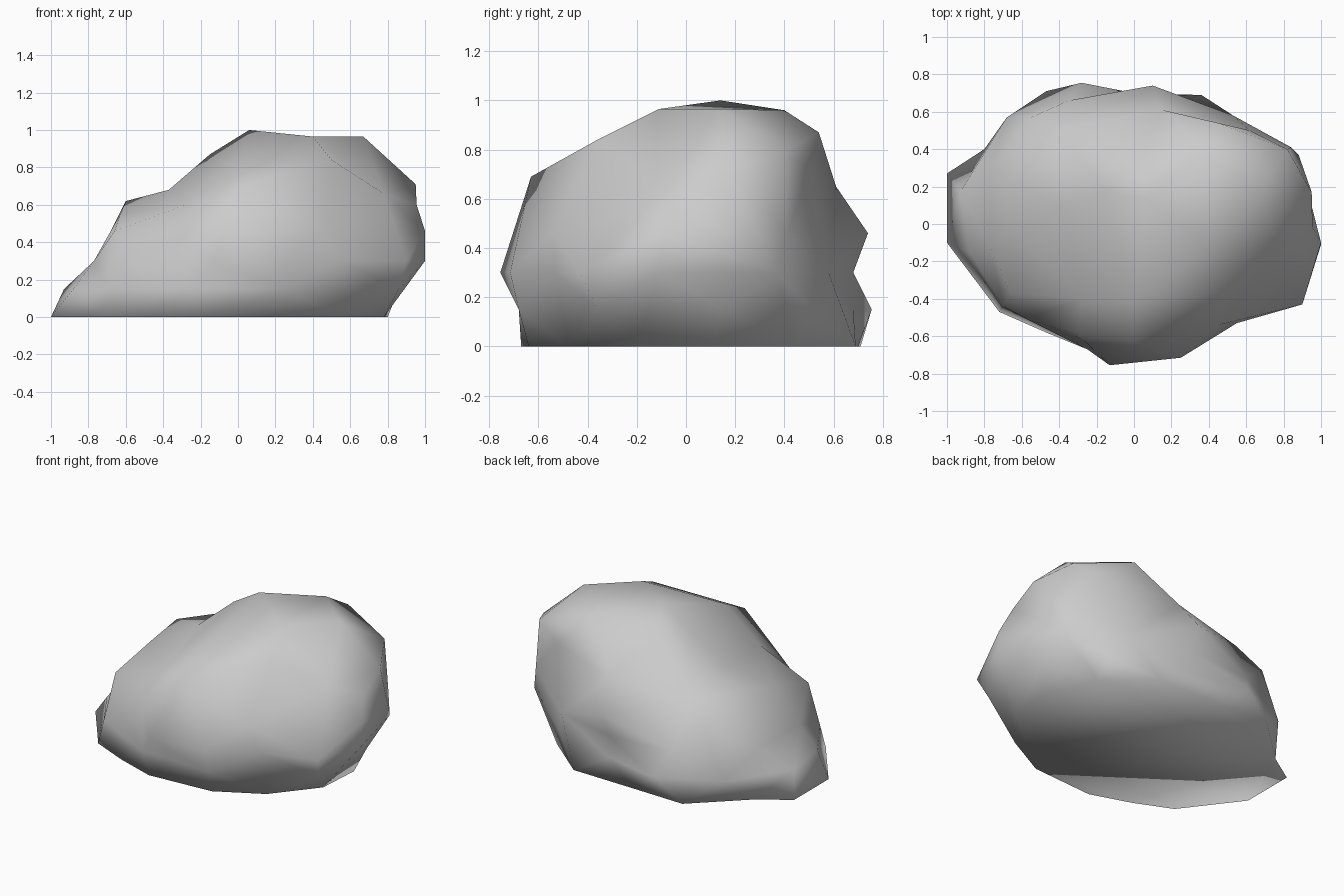
import bpy, bmesh
from math import sqrt
from mathutils import Vector

if "Cube" in bpy.data.objects:
    bpy.data.objects.remove(bpy.data.objects["Cube"])

# Outline of the rock at its lower levels: (height, band on the unit sphere, (x, y) corners)
levels = [
    (0.0, -.6, [(-1, -.1), (-1, .27), (-.8, .4), (-.47, .71), (-.1, .7), (.36, .69), (.66, .44),
                (.8, .1), (.78, -.2), (.55, -.48), (.25, -.64), (-.2, -.67), (-.47, -.58), (-.72, -.47)]),
    (0.15, -.34, [(-.93, .17), (-.88, -.15), (-.7, -.44), (-.28, .755), (.1, .68), (.6, .51),
                  (.86, .15), (.86, -.36), (.25, -.68), (-.25, -.67), (-.68, .57)]),
    (0.3, -.12, [(.9, -.43), (1, -.11), (.55, -.53), (.25, -.715), (-.13, -.755), (-.57, -.51),
                 (-.77, -.12), (-.76, .3), (-.35, .66), (.53, .58), (.88, .37), (.1, .68)]),
    (0.46, .08, [(-.66, -.37), (-.3, -.59), (1, -.1), (.84, .41), (.1, .74), (-.55, .57), (.45, -.54)]),
]

# Upper ridges and peaks
crown = [
    (-.6, .2, .62), (-.63, -.05, .55), (-.37, .1, .68), (-.28, -.4, .6), (.0, -.63, .69),
    (-.15, .17, .87), (.45, .54, .87), (-.4, .5, .61), (.15, .61, .65), (.62, .5, .72),
    (.5, -.36, .84), (.78, -.13, .66), (.955, -.02, .6), (.95, .17, .71), (.82, .4, .79),
    (.06, .14, 1), (.4, -.11, .965), (.67, .14, .965), (.38, .4, .96), (.0, -.42, .8),
    (.02, .3, .9),
]

# Each point gets a direction on a unit sphere; the hull of directions gives the skin
centre = Vector((.1, .04, .4))
bm = bmesh.new()
place = {}


def add(direction, position):
    place[bm.verts.new(direction)] = position


for z, band, ring in levels:
    for x, y in ring:
        flat = Vector((x - centre.x, y - centre.y, 0)).normalized() * sqrt(1 - band * band)
        add(flat + Vector((0, 0, band)), Vector((x, y, z)))
for p in crown:
    add((Vector(p) - centre).normalized(), Vector(p))
bmesh.ops.convex_hull(bm, input=bm.verts[:])

# Move every corner to its real place and give the rock one flat base
for v in bm.verts:
    v.co = place[v]
bmesh.ops.delete(bm, geom=[f for f in bm.faces if all(v.co.z < .01 for v in f.verts)], context='FACES')
bmesh.ops.holes_fill(bm, edges=[e for e in bm.edges if e.is_boundary], sides=0)
bmesh.ops.recalc_face_normals(bm, faces=bm.faces[:])

# Rock object, softly shaded all over
mesh = bpy.data.meshes.new("rock")
bm.to_mesh(mesh)
bm.free()
for f in mesh.polygons:
    f.use_smooth = True
rock = bpy.data.objects.new("rock", mesh)
bpy.context.collection.objects.link(rock)
